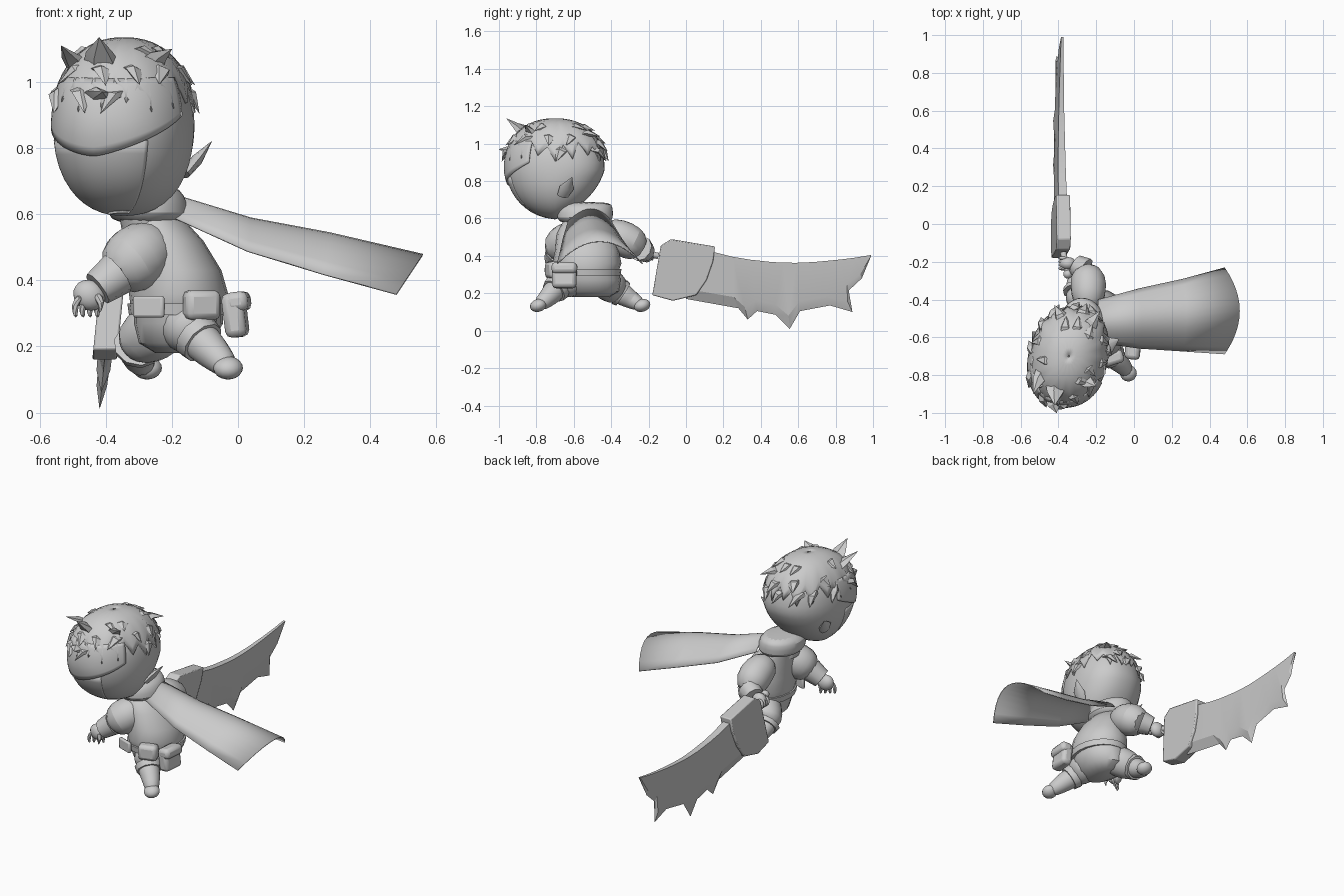
import bpy, bmesh, math, random
from mathutils import Vector as V, Matrix, Euler

if "Cube" in bpy.data.objects:
    bpy.data.objects.remove(bpy.data.objects["Cube"])
random.seed(4)

clay = bpy.data.materials.new("plain_grey")
clay.use_nodes = True
GREY = (0.6, 0.6, 0.6, 1)
clay.diffuse_color = GREY
clay.node_tree.nodes["Principled BSDF"].inputs["Base Color"].default_value = GREY


def finish(name, bm, angle=40, subdivide=0, thick=0, bevel=0):
    bmesh.ops.remove_doubles(bm, verts=bm.verts, dist=0.0005)
    bmesh.ops.recalc_face_normals(bm, faces=bm.faces)
    me = bpy.data.meshes.new(name)
    bm.to_mesh(me)
    bm.free()
    me.materials.append(clay)
    me.shade_smooth()
    me.set_sharp_from_angle(angle=math.radians(angle))
    ob = bpy.data.objects.new(name, me)
    bpy.context.collection.objects.link(ob)
    if thick:
        ob.modifiers.new("thickness", 'SOLIDIFY').thickness = thick
    if bevel:
        mod = ob.modifiers.new("bevel", 'BEVEL')
        mod.width, mod.segments = bevel, 2
    if subdivide:
        ob.modifiers.new("round", 'SUBSURF').levels = subdivide
        ob.modifiers["round"].render_levels = subdivide
    return ob


def loft(name, rings, closed=True, caps=True, **kw):
    """Skin a list of equal-length rings of points."""
    bm = bmesh.new()
    rows = [[bm.verts.new(p) for p in r] for r in rings]
    n = len(rows[0])
    for a, b in zip(rows, rows[1:]):
        for i in range(n if closed else n - 1):
            j = (i + 1) % n
            bm.faces.new((a[i], a[j], b[j], b[i]))
    if caps:
        bm.faces.new(rows[0])
        bm.faces.new(rows[-1])
    return finish(name, bm, **kw)


def tube(name, path, radii, sides=10, flat=1, subdivide=1, **kw):
    pts = [V(p) for p in path]
    rings = []
    for i, p in enumerate(pts):
        d = (pts[min(i + 1, len(pts) - 1)] - pts[max(i - 1, 0)]).normalized()
        u = d.cross(V((0.2, 0.3, 0.93))).normalized()
        w = d.cross(u)
        rings.append([p + radii[i] * (u * math.cos(t) + w * math.sin(t) * flat)
                      for t in (math.tau * k / sides for k in range(sides))])
    return loft(name, rings, subdivide=subdivide, **kw)


def stack(name, levels, sides=20, **kw):
    """Horizontal ellipses: (x, y, z, rx, ry)."""
    return loft(name, [[(x + rx * math.cos(math.tau * k / sides),
                         y + ry * math.sin(math.tau * k / sides), z)
                        for k in range(sides)] for x, y, z, rx, ry in levels], **kw)


def ball(name, loc, size, rot=(0, 0, 0)):
    bm = bmesh.new()
    m = Matrix.Translation(loc) @ Euler(rot).to_matrix().to_4x4() @ Matrix.Diagonal((*size, 1))
    bmesh.ops.create_uvsphere(bm, u_segments=16, v_segments=10, radius=1, matrix=m)
    return finish(name, bm)


def box(name, loc, size, rot=(0, 0, 0), bevel=0.015):
    bm = bmesh.new()
    m = Matrix.Translation(loc) @ Euler(rot).to_matrix().to_4x4() @ Matrix.Diagonal((*size, 1))
    bmesh.ops.create_cube(bm, size=1, matrix=m)
    return finish(name, bm, bevel=bevel)


# Head surface, addressed by azimuth (0 = front) and elevation in degrees
HEAD = V((-0.345, -0.7, 0.86))


def head_pt(az, el, r=1):
    a, e = math.radians(az), math.radians(el)
    d = V((math.cos(e) * math.sin(a), -math.cos(e) * math.cos(a), math.sin(e)))
    d /= sum(abs(c) ** 2.25 for c in d) ** (1 / 2.25)
    if d.y < 0 and d.z < 0:
        d *= 1 - 0.12 * d.y * d.z
    if d.y > 0 and d.z < 0:
        d *= 1 - 0.3 * abs(d.y * d.z)
    return HEAD + V((d.x * 0.21 + 0.03 * d.y, d.y * 0.265, d.z * 0.265)) * r


def patch(name, az0, az1, low, high, r, steps=36, **kw):
    rows = []
    for i in range(steps + 1):
        az = az0 + (az1 - az0) * i / steps
        lo, hi = low(i / steps, az), high(i / steps, az)
        rows.append([head_pt(az, lo + (hi - lo) * k / 8, r) for k in range(9)])
    return loft(name, rows, closed=False, caps=False, thick=0.012, **kw)


loft("head", [[head_pt(az, el) for az in range(0, 360, 10)] for el in range(-88, 89, 8)], angle=60)

# Hair cap with a jagged hem, the brow mass beneath it and the face mask
ZIG = [24, 8, 27, 12, 22, 6]
patch("hair_cap", -200, 160, lambda t, az: ZIG[round(t * 36) % 6] + 4, lambda t, az: 89, 1.04)
patch("brow_band", -95, 60, lambda t, az: -18 + 26 * abs(2 * t - 1) ** 1.5,
      lambda t, az: 32, 1.035)
patch("face_mask", -80, 28, lambda t, az: -78, lambda t, az: -8, 1.005)


# Hair spikes
def lock(name, az, el, tip, width=0.045):
    base, mid = head_pt(az, el, 0.93), head_pt(az, el, 1.05)
    tip = V(tip)
    tube(name, [base, (mid + (base + tip) / 2) / 2, tip], [width, width * 0.75, 0.001],
         sides=5, flat=0.5, subdivide=0, angle=30)


lock("front_spike", -20, 48, (-0.42, -0.96, 1.135), 0.06)
lock("side_spike_a", -60, 45, (-0.535, -0.9, 1.11))
lock("side_spike_b", 45, 48, (-0.2, -0.86, 1.1))
lock("brow_spike", -15, 22, (-0.41, -1.0, 0.97), 0.05)
lock("back_spike_a", 165, 35, (-0.25, -0.42, 0.96))
lock("back_spike_b", 145, 45, (-0.18, -0.46, 1.04))
lock("back_spike_c", -160, 40, (-0.42, -0.43, 1.0))
for i in range(22):
    az, el = -180 + i * 16.4, random.choice([25, 42, 60])
    lock("hair_lock", az, el, head_pt(az + random.uniform(-15, 15), el - 16, 1.09), 0.042)

# Pointed ears
for name, root, tip in (("left_ear", (-0.16, -0.66, 0.72), (-0.08, -0.61, 0.82)),
                        ("right_ear", (-0.5, -0.63, 0.72), (-0.54, -0.57, 0.81))):
    r, t = V(root), V(tip)
    tube(name, [r, r.lerp(t, 0.45), t], [0.03, 0.04, 0.002], sides=8, flat=0.45, subdivide=0)

# Tunic, trousers, collar and belt
stack("neck", [(-0.28, -0.57, 0.54, 0.07, 0.08), (-0.3, -0.6, 0.66, 0.07, 0.08)])
stack("tunic", [(-0.18, -0.53, 0.32, 0.145, 0.17), (-0.18, -0.53, 0.36, 0.15, 0.185),
                (-0.19, -0.53, 0.43, 0.14, 0.17), (-0.22, -0.54, 0.52, 0.115, 0.15),
                (-0.25, -0.54, 0.58, 0.09, 0.12), (-0.26, -0.54, 0.61, 0.05, 0.07)])
stack("trousers", [(-0.19, -0.51, 0.18, 0.06, 0.1), (-0.19, -0.51, 0.21, 0.11, 0.15),
                   (-0.18, -0.52, 0.27, 0.135, 0.17), (-0.18, -0.53, 0.34, 0.135, 0.17)])
stack("belt", [(-0.18, -0.53, 0.295, 0.15, 0.18), (-0.18, -0.53, 0.33, 0.155, 0.185)])
stack("collar", [(-0.27, -0.54, 0.57, 0.1, 0.13), (-0.27, -0.54, 0.6, 0.13, 0.155),
                 (-0.28, -0.54, 0.66, 0.12, 0.15), (-0.28, -0.53, 0.69, 0.09, 0.13)], subdivide=1)
box("buckle", (-0.27, -0.705, 0.32), (0.1, 0.02, 0.065), (0, 0, -0.35), 0.008)
box("side_pouch", (-0.008, -0.65, 0.295), (0.065, 0.13, 0.135), (0, -0.12, -0.1), 0.02)
box("side_pouch_flap", (0.0, -0.65, 0.335), (0.07, 0.135, 0.06), (0, -0.12, -0.1), 0.02)
box("front_pouch", (-0.11, -0.71, 0.325), (0.11, 0.07, 0.09), (0, 0, 0.3), 0.02)

# Flying cape: x, near edge y, far edge y, crest height, drop, edge setback
CAPE = [(-0.19, -0.63, -0.4, 0.66, 0.07, 0), (0.04, -0.66, -0.34, 0.59, 0.1, 0.01),
        (0.28, -0.675, -0.29, 0.545, 0.125, 0.02), (0.56, -0.69, -0.23, 0.48, 0.12, 0.08)]
loft("cape", [[(x - back * s * s, (y0 + y1) / 2 + (y1 - y0) / 2 * s, z - drop * s * s)
               for s in (k / 6 - 1 for k in range(13))]
              for x, y0, y1, z, drop, back in CAPE], closed=False, caps=False, thick=0.006)

# Sword arm
tube("sword_sleeve", [(-0.25, -0.45, 0.54), (-0.24, -0.37, 0.51), (-0.24, -0.29, 0.47),
                      (-0.27, -0.235, 0.43)], [0.07, 0.1, 0.105, 0.07])
tube("sword_cuff", [(-0.26, -0.245, 0.44), (-0.31, -0.215, 0.42)], [0.07, 0.055], subdivide=0)
ball("sword_hand", (-0.35, -0.21, 0.41), (0.045, 0.035, 0.045))
for k in range(4):
    ball("sword_finger", (-0.375, -0.235 + 0.018 * k, 0.405), (0.025, 0.011, 0.03))

# Free arm with an open hand
tube("free_sleeve", [(-0.23, -0.58, 0.53), (-0.28, -0.63, 0.49), (-0.33, -0.67, 0.45),
                     (-0.38, -0.69, 0.41)], [0.07, 0.105, 0.11, 0.07])
tube("free_cuff", [(-0.365, -0.685, 0.42), (-0.425, -0.705, 0.375)], [0.068, 0.055], subdivide=0)
ball("free_hand", (-0.45, -0.71, 0.355), (0.05, 0.035, 0.045), (0, 0.6, 0))
for k in range(4):
    x, y = -0.495 + 0.022 * k, -0.735 + 0.014 * k
    tube("free_finger", [(x + 0.02, y, 0.355), (x - 0.002, y, 0.325), (x + 0.005, y, 0.285)],
         [0.014, 0.015, 0.009], sides=6)
tube("free_thumb", [(-0.43, -0.73, 0.36), (-0.41, -0.75, 0.33), (-0.42, -0.75, 0.3)],
     [0.016, 0.015, 0.01], sides=6)

# Legs: hip, knee, ankle, toe
for side, hip, knee, ankle, toe in (
        ("front", (-0.16, -0.58, 0.29), (-0.14, -0.675, 0.245), (-0.055, -0.755, 0.16), (-0.03, -0.79, 0.135)),
        ("rear", (-0.2, -0.46, 0.28), (-0.3, -0.37, 0.215), (-0.305, -0.285, 0.16), (-0.275, -0.235, 0.135))):
    h, k, a, t = V(hip), V(knee), V(ankle), V(toe)
    tube(side + "_thigh", [h, h.lerp(k, 0.6), k, k.lerp(a, 0.25)], [0.1, 0.095, 0.085, 0.06])
    tube(side + "_boot", [k, k.lerp(a, 0.5), a, t], [0.065, 0.064, 0.048, 0.04])
    tube(side + "_boot_cuff", [k.lerp(a, 0.15), k.lerp(a, 0.4)], [0.076, 0.07], subdivide=0)
    ball(side + "_foot", t, (0.045, 0.045, 0.034), (0.3, 0, 0))


# Sword: leans slightly sideways with height
def lean(z):
    return -0.42 + 0.1 * z


SPINE = [(0, .44), (.15, .42), (.25, .395), (.34, .38), (.46, .367), (.52, .364), (.59, .363),
         (.68, .367), (.76, .374), (.82, .38), (.9, .39), (.99, .405)]
EDGE = [(0, .17), (.28, .12), (.33, .06), (.38, .105), (.48, .085), (.555, .01), (.61, .105),
        (.77, .135), (.89, .1), (.87, .215), (.94, .28), (.99, .4)]
sections = []
for i, (s, e) in enumerate(zip(SPINE, EDGE)):
    half = 0.024 - 0.0016 * i
    m = [s[c] + (e[c] - s[c]) * 0.8 for c in (0, 1)]
    sections.append([(lean(z) + dx, y, z) for (y, z), dx in
                     ((s, -half), (m, -half), (e, 0), (m, half), (s, half))])
loft("blade", sections, angle=20)

WRAP = [(-.18, .19), (-.135, .455), (-.08, .49), (.155, .45), (.145, .37), (.11, .27), (.055, .19), (-.07, .16)]
loft("blade_sleeve", [[(lean(z) + dx, y, z) for y, z in WRAP] for dx in (-0.037, 0.037)],
     angle=20, bevel=0.006)
tube("grip", [(-0.35, -0.26, 0.425), (-0.375, -0.15, 0.4)], [0.017, 0.017], subdivide=0)
ball("pommel", (-0.35, -0.265, 0.427), (0.024, 0.024, 0.024))
